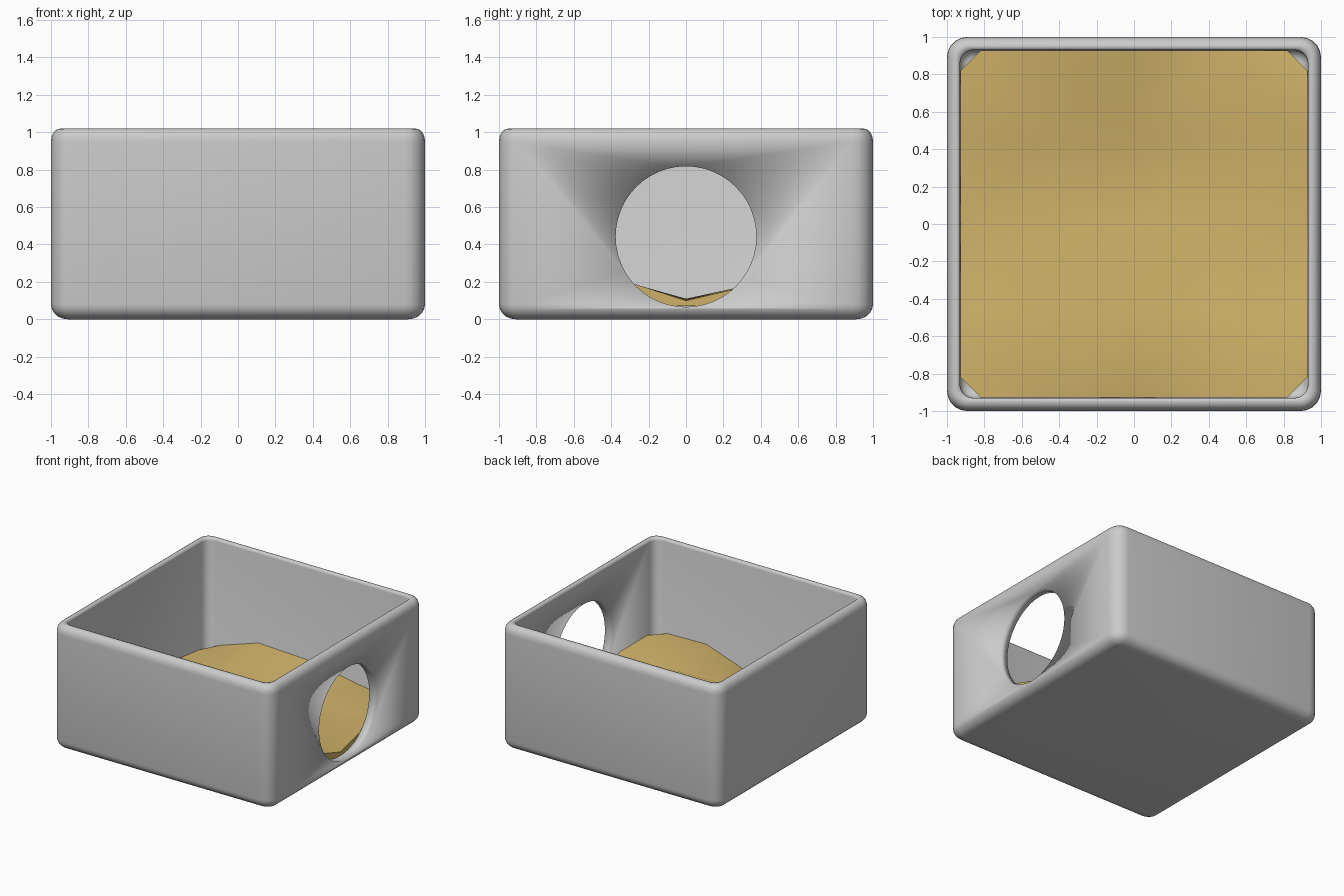
import bpy, bmesh, math
from mathutils import Vector

if "Cube" in bpy.data.objects:
    bpy.data.objects.remove(bpy.data.objects["Cube"])


def make_object(name, bm):
    bmesh.ops.recalc_face_normals(bm, faces=bm.faces)
    mesh = bpy.data.meshes.new(name)
    bm.to_mesh(mesh)
    bm.free()
    obj = bpy.data.objects.new(name, mesh)
    bpy.context.collection.objects.link(obj)
    return obj


def ring(bm, half, radius, z, steps=5):
    # rounded square loop
    verts = []
    for q in range(4):
        for s in range(steps + 1):
            a = math.pi / 2 * (q + s / steps)
            cx = (half - radius) * (1 if q in (0, 3) else -1)
            cy = (half - radius) * (1 if q in (0, 1) else -1)
            verts.append(bm.verts.new((cx + radius * math.cos(a),
                                       cy + radius * math.sin(a), z)))
    return verts


# Tray: rounded square profile running up the outside, over the rim and down inside
profile = [(0.91, 0.02, 0.0)]
for i in range(1, 6):
    a = math.pi / 2 * i / 5
    profile.append((0.91 + 0.09 * math.sin(a), 0.02 + 0.09 * math.sin(a),
                    0.08 * (1 - math.cos(a))))
for i in range(6):
    a = math.pi / 2 * i / 5
    inset = 0.05 * (1 - math.cos(a))
    profile.append((1 - inset, 0.11 - inset, 0.95 + 0.07 * math.sin(a)))
profile += [(0.935, 0.075, 1.018), (0.93, 0.07, 1.0), (0.93, 0.07, 0.11),
            (0.918, 0.058, 0.08), (0.89, 0.03, 0.066)]

bm = bmesh.new()
loops = [ring(bm, *p) for p in profile]
for lo, hi in zip(loops, loops[1:]):
    n = len(lo)
    for i in range(n):
        j = (i + 1) % n
        bm.faces.new((lo[i], lo[j], hi[j], hi[i]))
bm.faces.new(loops[0][::-1])
bm.faces.new(loops[-1])
tray = make_object("tray", bm)

# Round entrance hole in the right wall
bpy.ops.mesh.primitive_cylinder_add(vertices=48, radius=0.376, depth=0.4,
                                    location=(1, 0, 0.442),
                                    rotation=(0, math.pi / 2, 0))
cutter = bpy.context.object
cutter.name = "entrance_cutter"
cutter.hide_render = True
mod = tray.modifiers.new("entrance", 'BOOLEAN')
mod.operation = 'DIFFERENCE'
mod.solver = 'EXACT'
mod.object = cutter
bpy.context.view_layer.objects.active = tray
bpy.ops.object.modifier_apply(modifier="entrance")
bpy.data.objects.remove(cutter)
tray.data.shade_smooth()

# Uneven sand fill: heights from front row to back row
heights = [[0.20, 0.20, 0.10, 0.26, 0.25],
           [0.17, 0.22, 0.24, 0.23, 0.25],
           [0.10, 0.10, 0.11, 0.11, 0.10],
           [0.17, 0.18, 0.13, 0.20, 0.21],
           [0.12, 0.27, 0.25, 0.17, 0.11]]
bm = bmesh.new()
bmesh.ops.create_grid(bm, x_segments=4, y_segments=4, size=0.927)
for v in bm.verts:
    col, row = (round((c / 0.927 + 1) * 2) for c in v.co.xy)
    v.co.z = heights[row][col]
# chamfered corners
for sx in (-1, 1):
    for sy in (-1, 1):
        bmesh.ops.bisect_plane(bm, geom=bm.verts[:] + bm.edges[:] + bm.faces[:],
                               plane_co=Vector((sx * 0.927, sy * 0.82, 0)),
                               plane_no=Vector((sx, sy, 0)), clear_outer=True)
# sides down to the tray floor
rim = [e for e in bm.edges if e.is_boundary]
skirt = bmesh.ops.extrude_edge_only(bm, edges=rim)["geom"]
for v in skirt:
    if isinstance(v, bmesh.types.BMVert):
        v.co.z = 0.07
bmesh.ops.holes_fill(bm, edges=[e for e in bm.edges if e.is_boundary], sides=0)
sand = make_object("sand", bm)
bpy.context.view_layer.objects.active = sand
sand.select_set(True)
bpy.ops.object.shade_smooth_by_angle(angle=math.radians(50))

mat = bpy.data.materials.new("sand_yellow")
mat.diffuse_color = (0.62, 0.44, 0.14, 1)
mat.use_nodes = True
mat.node_tree.nodes["Principled BSDF"].inputs["Base Color"].default_value = mat.diffuse_color
sand.data.materials.append(mat)
